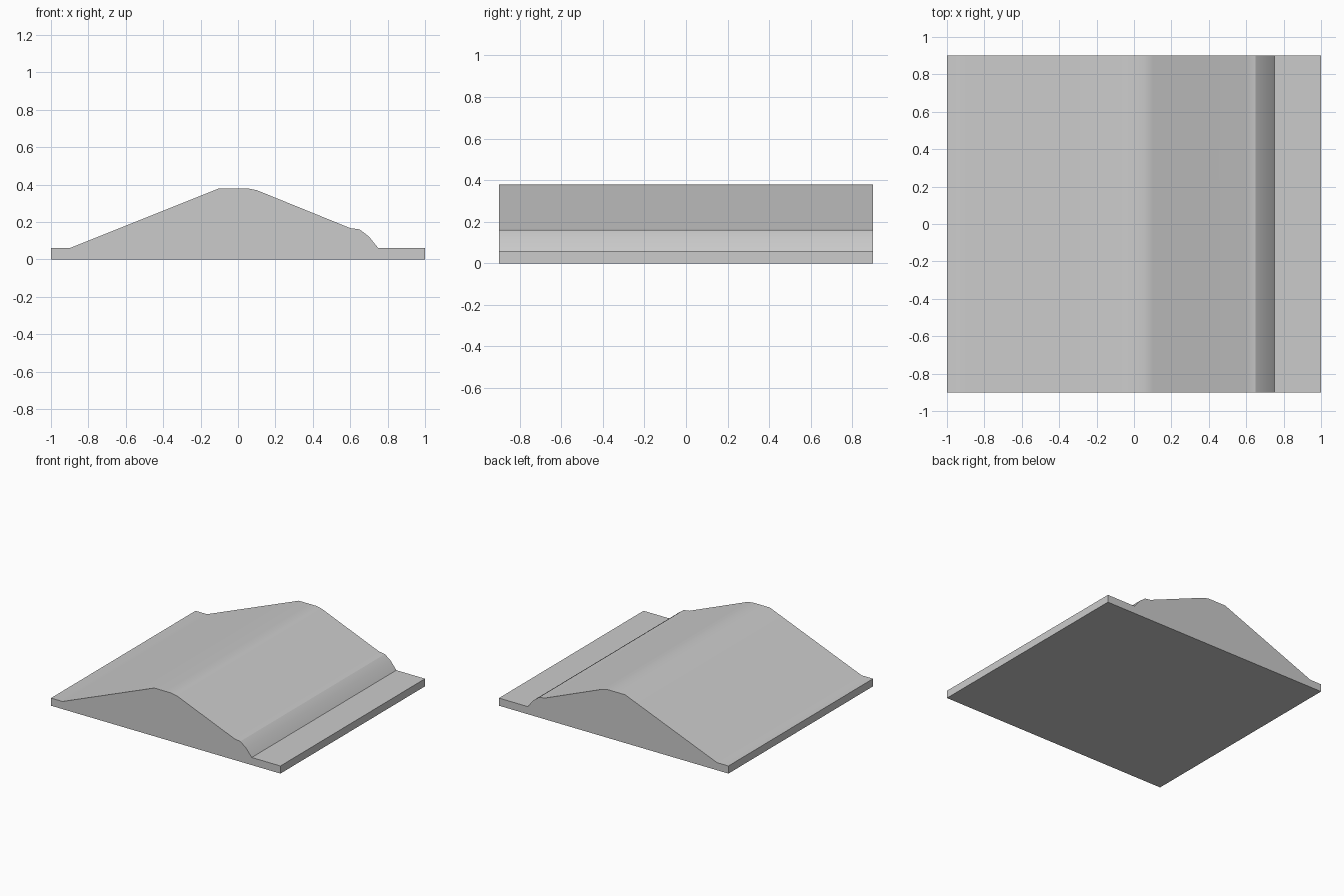
import bpy
import bmesh
import math

default_cube = bpy.data.objects.get("Cube")
if default_cube:
    bpy.data.objects.remove(default_cube, do_unlink=True)

HALF_DEPTH = 0.9

# One grey for the whole piece
grey = bpy.data.materials.new("light_grey")
grey.use_nodes = True
colour = (0.6, 0.6, 0.6, 1)
grey.diffuse_color = colour
grey.node_tree.nodes["Principled BSDF"].inputs["Base Color"].default_value = colour

# Cross-section: base strip, long slope, crest, lee slope, rounded step, base strip
profile = [
    (-1, 0), (-1, 0.06), (-0.9, 0.06), (-0.1, 0.38), (0.05, 0.38), (0.1, 0.37),
    (0.6, 0.167), (0.65, 0.16), (0.7, 0.122), (0.75, 0.06), (1, 0.06), (1, 0),
]

# Extrude the cross-section from front to back
bm = bmesh.new()
end = bm.faces.new([bm.verts.new((x, -HALF_DEPTH, z)) for x, z in profile])
swept = bmesh.ops.extrude_face_region(bm, geom=[end], use_keep_orig=True)
back = [v for v in swept["geom"] if isinstance(v, bmesh.types.BMVert)]
bmesh.ops.translate(bm, verts=back, vec=(0, 2 * HALF_DEPTH, 0))
bmesh.ops.recalc_face_normals(bm, faces=bm.faces)

mesh = bpy.data.meshes.new("ridge_block")
bm.to_mesh(mesh)
bm.free()
mesh.materials.append(grey)
ridge = bpy.data.objects.new("ridge_block", mesh)
bpy.context.collection.objects.link(ridge)

# Soft slopes, crisp step and ends
bpy.ops.object.select_all(action="DESELECT")
ridge.select_set(True)
bpy.context.view_layer.objects.active = ridge
bpy.ops.object.shade_smooth_by_angle(angle=math.radians(26))
weighted = ridge.modifiers.new("weighted_normals", "WEIGHTED_NORMAL")
weighted.keep_sharp = True
